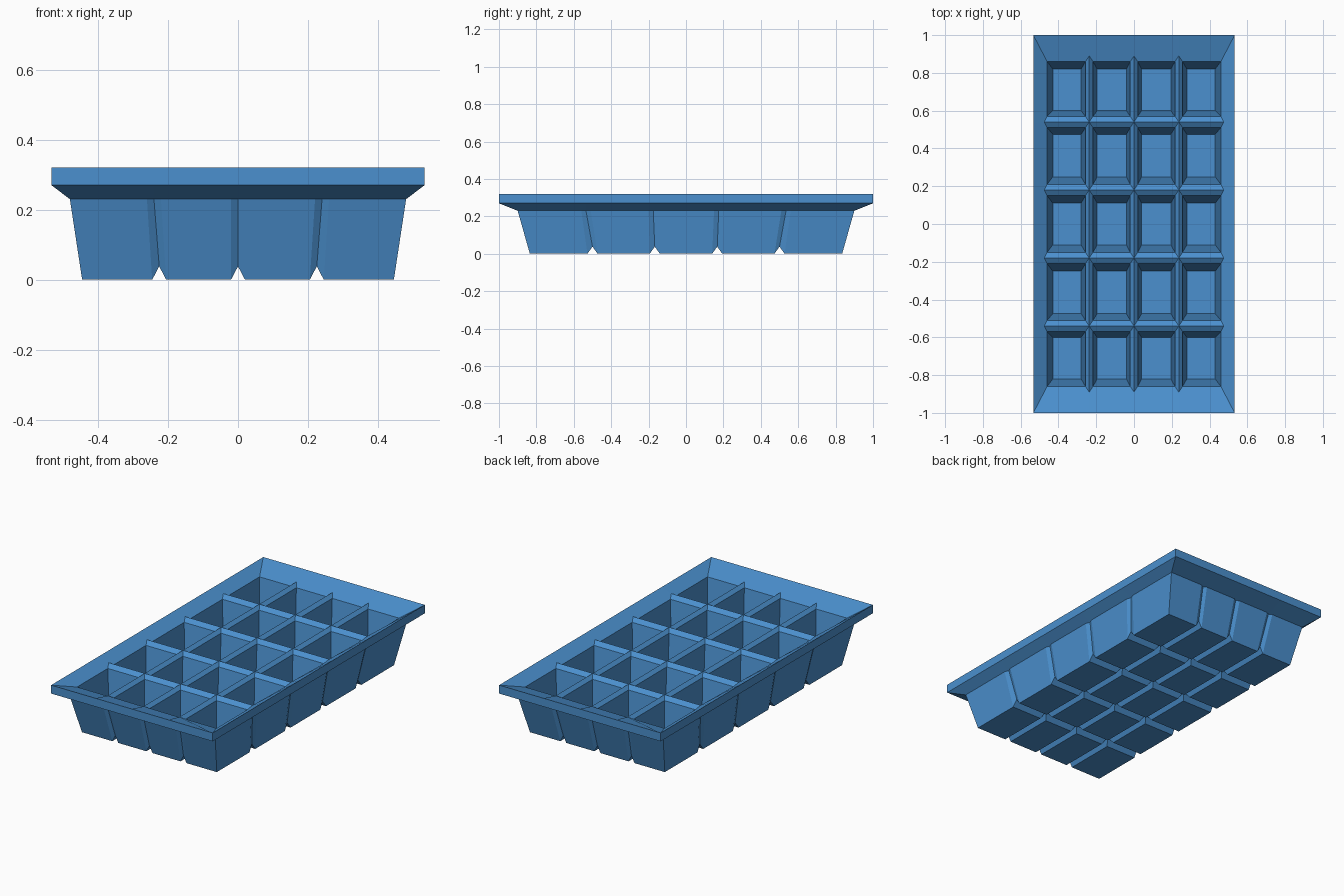
import bpy, bmesh

if "Cube" in bpy.data.objects:
    bpy.data.objects.remove(bpy.data.objects["Cube"])

NX, NY = 4, 5   # compartments across and along


def mirror(half, centre=False):
    """Positive values, outermost first -> symmetric ascending list."""
    return [-v for v in half] + ([0.0] if centre else []) + half[::-1]


def sheet(cx, cy, z):
    """Compartment corner positions at one level."""
    return lambda i, j, q: (cx[2 * i + q[0]], cy[2 * j + q[1]], z)


def nodes(nx, ny, z):
    """Positions where the divider lines meet at one level."""
    return lambda i, j: (nx[i], ny[j], z)


# Levels of the tray, from inside floor round to underside
floor = sheet(mirror([.43, .28, .195, .04]), mirror([.82, .60, .475, .25, .11]), .04)
mouth = sheet(mirror([.46, .257, .217, .02]), mirror([.86, .57, .51, .21, .15]), .275)
ridge = nodes(mirror([.475, .237], True), mirror([.89, .54, .18]), .294)
rim_x, rim_y = mirror([.533, .24], True), mirror([1.0, .535, .178])
rim_top = nodes(rim_x, rim_y, .32)
rim_low = nodes(rim_x, rim_y, .27)
body = sheet(mirror([.48, .26, .22, .02]), mirror([.90, .56, .51, .20, .15]), .23)
body_groove = nodes(mirror([.47, .24], True), mirror([.89, .535, .175]), .23)
base = sheet(mirror([.445, .245, .205, .02]), mirror([.835, .527, .473, .194, .14]), 0)
base_groove = nodes(mirror([.441, .225], True), mirror([.835, .5, .167]), .038)

bm = bmesh.new()


def face(*pts):
    bm.faces.new([bm.verts.new(p) for p in pts if p is not None])


def is_corner(n):
    return n[0] in (0, NX) and n[1] in (0, NY)


Q = [(0, 0), (1, 0), (1, 1), (0, 1)]
for i in range(NX):
    for j in range(NY):
        # Compartment floor and foot
        face(*[floor(i, j, q) for q in Q])
        face(*[base(i, j, q) for q in Q[::-1]])
        for k in range(4):
            a, b = Q[k], Q[(k + 1) % 4]
            na, nb = (i + a[0], j + a[1]), (i + b[0], j + b[1])
            # Compartment wall
            face(floor(i, j, a), floor(i, j, b), mouth(i, j, b), mouth(i, j, a))
            edge = (na[0] == nb[0] and na[0] in (0, NX)) or \
                   (na[1] == nb[1] and na[1] in (0, NY))
            if not edge:
                # Divider ridge above and V groove below; rows share them
                face(mouth(i, j, a), mouth(i, j, b), ridge(*nb), ridge(*na))
                face(base(i, j, b), base(i, j, a), base_groove(*na), base_groove(*nb))
                continue
            ca, cb = is_corner(na), is_corner(nb)
            # Sloped rim, lip, underside of rim
            face(rim_top(*na), rim_top(*nb), None if cb else ridge(*nb),
                 mouth(i, j, b), mouth(i, j, a), None if ca else ridge(*na))
            face(rim_low(*na), rim_low(*nb), rim_top(*nb), rim_top(*na))
            face(rim_low(*nb), rim_low(*na), None if ca else body_groove(*na),
                 body(i, j, a), body(i, j, b), None if cb else body_groove(*nb))
            # Outer wall and its shallow grooves
            face(base(i, j, a), base(i, j, b), body(i, j, b), body(i, j, a))
            for q, n, c in ((a, na, ca), (b, nb, cb)):
                if not c:
                    face(base(i, j, q), body(i, j, q), body_groove(*n), base_groove(*n))

bmesh.ops.remove_doubles(bm, verts=bm.verts, dist=1e-4)
bmesh.ops.recalc_face_normals(bm, faces=bm.faces)
mesh = bpy.data.meshes.new("ice_cube_tray")
bm.to_mesh(mesh)
bm.free()

# Blue plastic
mat = bpy.data.materials.new("blue_plastic")
mat.diffuse_color = (.07, .28, .62, 1)
mat.use_nodes = True
mat.node_tree.nodes["Principled BSDF"].inputs["Base Color"].default_value = mat.diffuse_color
mesh.materials.append(mat)
bpy.context.collection.objects.link(bpy.data.objects.new("ice_cube_tray", mesh))
